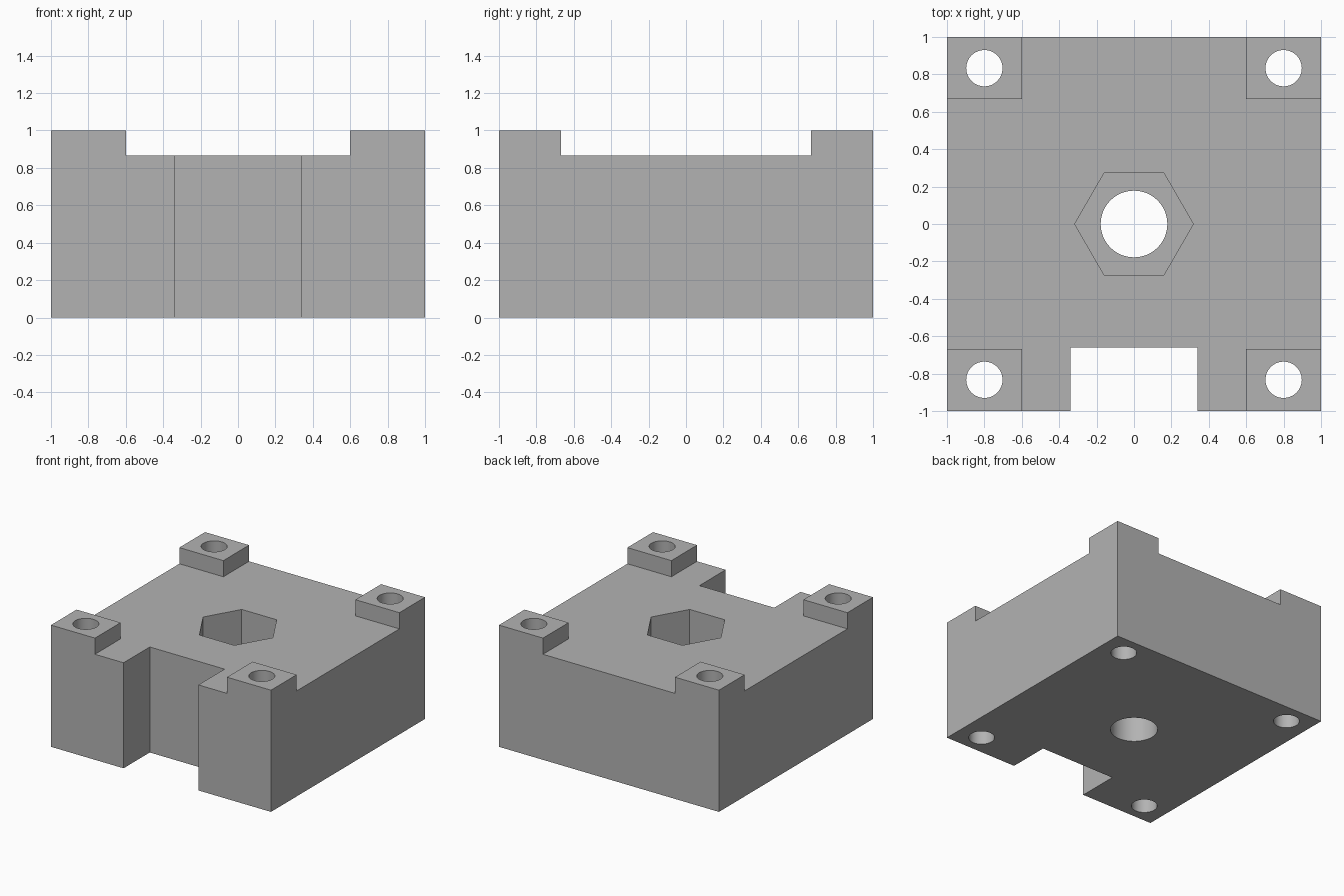
import bpy
import math

cube = bpy.data.objects.get("Cube")
if cube:
    bpy.data.objects.remove(cube, do_unlink=True)

DECK = 0.867          # height of the main face between the feet
POCKET_FLOOR = 0.4    # bottom of the hexagonal nut pocket
MARGIN = 0.1          # how far cutters overshoot the block

grey = bpy.data.materials.new("plain grey")
grey.use_nodes = True
colour = (0.45, 0.45, 0.45, 1)
grey.diffuse_color = colour
grey.node_tree.nodes["Principled BSDF"].inputs["Base Color"].default_value = colour


def box(name, low, high):
    centre = [(a + b) / 2 for a, b in zip(low, high)]
    bpy.ops.mesh.primitive_cube_add(size=1, location=centre)
    obj = bpy.context.object
    obj.name = name
    obj.scale = [b - a for a, b in zip(low, high)]
    bpy.ops.object.transform_apply(location=True, rotation=False, scale=True)
    return obj


def prism(name, sides, radius, x, y, low, high, turn=0):
    bpy.ops.mesh.primitive_cylinder_add(
        vertices=sides, radius=radius, depth=high - low,
        location=(x, y, (low + high) / 2), rotation=(0, 0, turn))
    obj = bpy.context.object
    obj.name = name
    return obj


def cut(target, cutter):
    cutter.hide_render = True
    mod = target.modifiers.new(cutter.name, "BOOLEAN")
    mod.operation = "DIFFERENCE"
    mod.solver = "EXACT"
    mod.object = cutter
    bpy.context.view_layer.objects.active = target
    bpy.ops.object.modifier_apply(modifier=mod.name)
    bpy.data.objects.remove(cutter, do_unlink=True)


block = box("mounting_block", (-1, -1, 0), (1, 1, 1))
block.data.materials.append(grey)

# Two crossing channels leave a raised foot on each corner
edge, top = 1 + MARGIN, 1 + MARGIN
cut(block, box("channel_along_y", (-0.6, -edge, DECK), (0.6, edge, top)))
cut(block, box("channel_along_x", (-edge, -0.667, DECK), (edge, 0.667, top)))

# Open notch in the front wall
cut(block, box("front_notch", (-0.34, -edge, -MARGIN), (0.34, -0.66, top)))

# Screw hole through each foot
for x in (-0.8, 0.8):
    for y in (-0.833, 0.833):
        cut(block, prism("screw_hole", 64, 0.097, x, y, -MARGIN, top))

# Central bore opening into a hexagonal nut pocket
cut(block, prism("bore", 96, 0.178, 0, 0, -MARGIN, top))
cut(block, prism("nut_pocket", 6, 0.317, 0, 0, POCKET_FLOOR, top, math.radians(30)))

# Round walls smooth, edges sharp
bpy.ops.object.select_all(action="DESELECT")
block.select_set(True)
bpy.context.view_layer.objects.active = block
bpy.ops.object.shade_smooth_by_angle(angle=math.radians(30))
